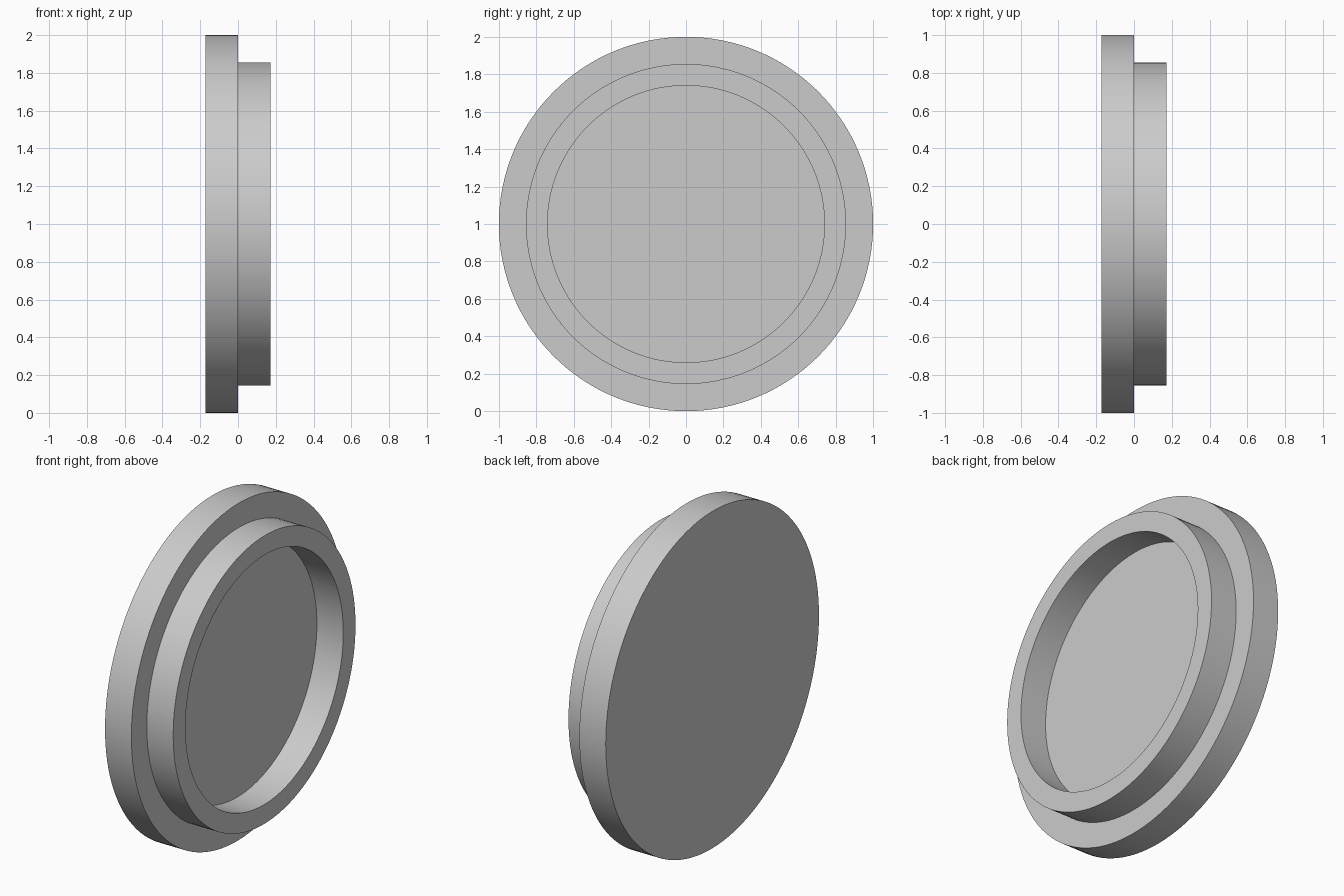
import bpy
import bmesh
import math

SEGMENTS = 128
# Lathe profile: (x along the axis, radius), from back cap to recess floor
PROFILE = [(-0.173, 1.0), (0.0, 1.0), (0.0, 0.855),
           (0.173, 0.855), (0.173, 0.74), (0.0, 0.74)]

cube = bpy.data.objects.get("Cube")
if cube:
    bpy.data.objects.remove(cube, do_unlink=True)

# Plain grey material
grey = bpy.data.materials.new("light_grey")
grey.use_nodes = True
colour = (0.6, 0.6, 0.6, 1.0)
grey.diffuse_color = colour
grey.node_tree.nodes["Principled BSDF"].inputs["Base Color"].default_value = colour

# Stepped disc with a raised rim, turned around the x axis
bm = bmesh.new()
rings = []
for x, radius in PROFILE:
    ring = []
    for i in range(SEGMENTS):
        a = math.tau * i / SEGMENTS
        ring.append(bm.verts.new((x, radius * math.cos(a), 1 + radius * math.sin(a))))
    rings.append(ring)

for inner, outer in zip(rings, rings[1:]):
    for i in range(SEGMENTS):
        j = (i + 1) % SEGMENTS
        bm.faces.new((inner[i], inner[j], outer[j], outer[i]))

# Back cap and recess floor
bm.faces.new(rings[0][::-1])
bm.faces.new(rings[-1])
bmesh.ops.recalc_face_normals(bm, faces=bm.faces)

mesh = bpy.data.meshes.new("flanged_cap")
bm.to_mesh(mesh)
bm.free()
mesh.materials.append(grey)
cap = bpy.data.objects.new("flanged_cap", mesh)
bpy.context.collection.objects.link(cap)

# Smooth round walls, sharp corners
bpy.ops.object.select_all(action="DESELECT")
cap.select_set(True)
bpy.context.view_layer.objects.active = cap
bpy.ops.object.shade_smooth_by_angle(angle=math.radians(30))
